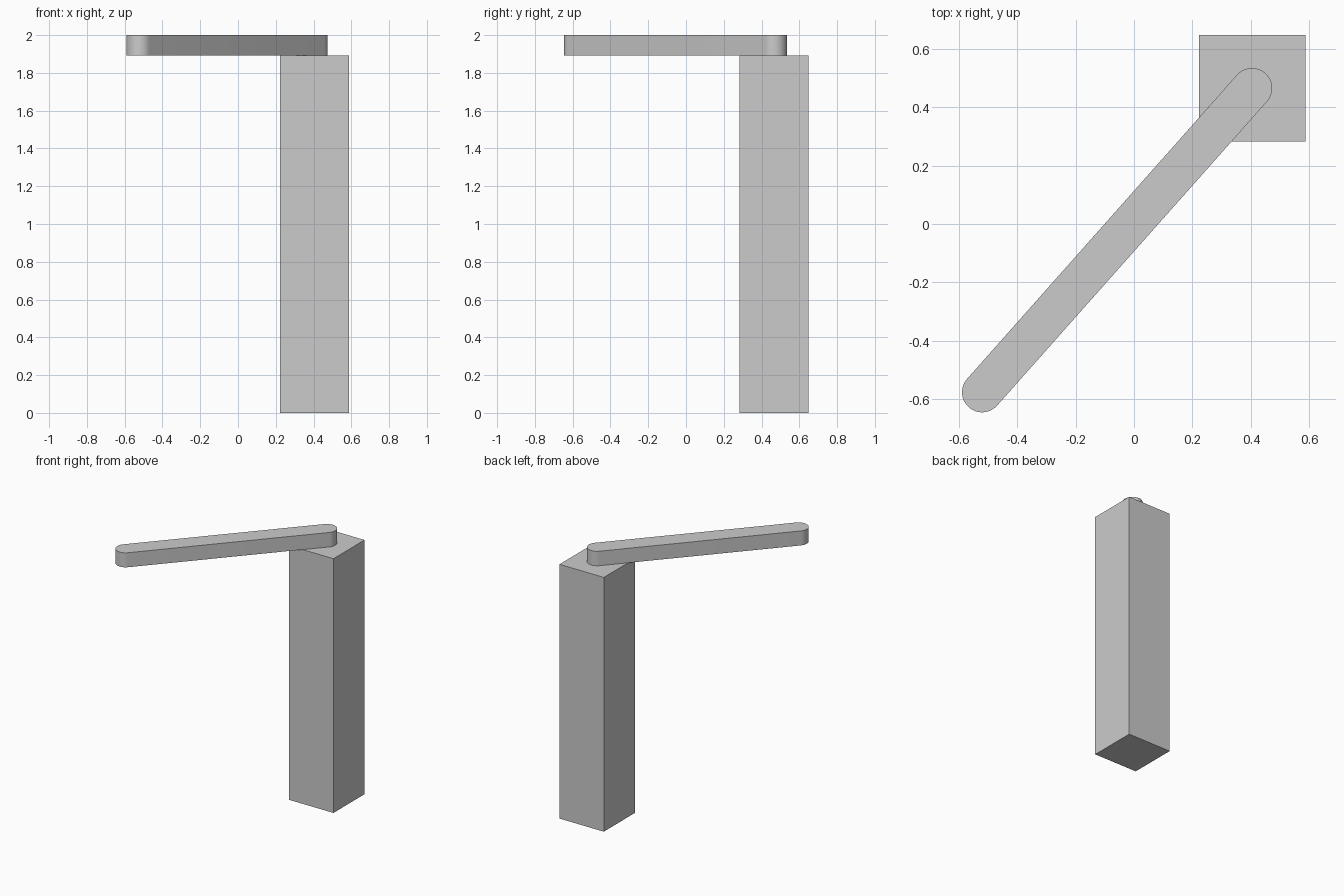
import bpy, bmesh, math
from mathutils import Vector

cube = bpy.data.objects.get("Cube")
if cube:
    bpy.data.objects.remove(cube, do_unlink=True)

grey = bpy.data.materials.new("light grey")
grey.use_nodes = True
colour = (0.6, 0.6, 0.6, 1)
grey.diffuse_color = colour
grey.node_tree.nodes["Principled BSDF"].inputs["Base Color"].default_value = colour


def extruded(name, outline, bottom, top):
    """Raise a flat outline into a closed solid."""
    bm = bmesh.new()
    base = bm.faces.new([bm.verts.new((p.x, p.y, bottom)) for p in outline])
    raised = bmesh.ops.extrude_face_region(bm, geom=[base], use_keep_orig=True)
    verts = [v for v in raised["geom"] if isinstance(v, bmesh.types.BMVert)]
    bmesh.ops.translate(bm, verts=verts, vec=(0, 0, top - bottom))
    bmesh.ops.recalc_face_normals(bm, faces=bm.faces)
    mesh = bpy.data.meshes.new(name)
    bm.to_mesh(mesh)
    bm.free()
    mesh.materials.append(grey)
    obj = bpy.data.objects.new(name, mesh)
    bpy.context.collection.objects.link(obj)
    return obj


pivot = Vector((0.405, 0.466))
tip = Vector((-0.521, -0.577))
joint = 1.892

# Square upright post
half = 0.1825
corners = [pivot + half * Vector(s) for s in ((-1, -1), (1, -1), (1, 1), (-1, 1))]
extruded("post", corners, 0, joint)

# Flat arm with rounded ends, reaching from the post's centre
radius, steps = 0.069, 24
along = pivot - tip
heading = math.atan2(along.y, along.x)
outline = []
for centre, start in ((pivot, heading - math.pi / 2), (tip, heading + math.pi / 2)):
    for i in range(steps + 1):
        a = start + math.pi * i / steps
        outline.append(centre + radius * Vector((math.cos(a), math.sin(a))))
arm = extruded("arm", outline, joint, 2)

# Smooth the rounded ends, keeping the rims sharp
bpy.ops.object.select_all(action="DESELECT")
arm.select_set(True)
bpy.context.view_layer.objects.active = arm
bpy.ops.object.shade_smooth_by_angle(angle=math.radians(30))
